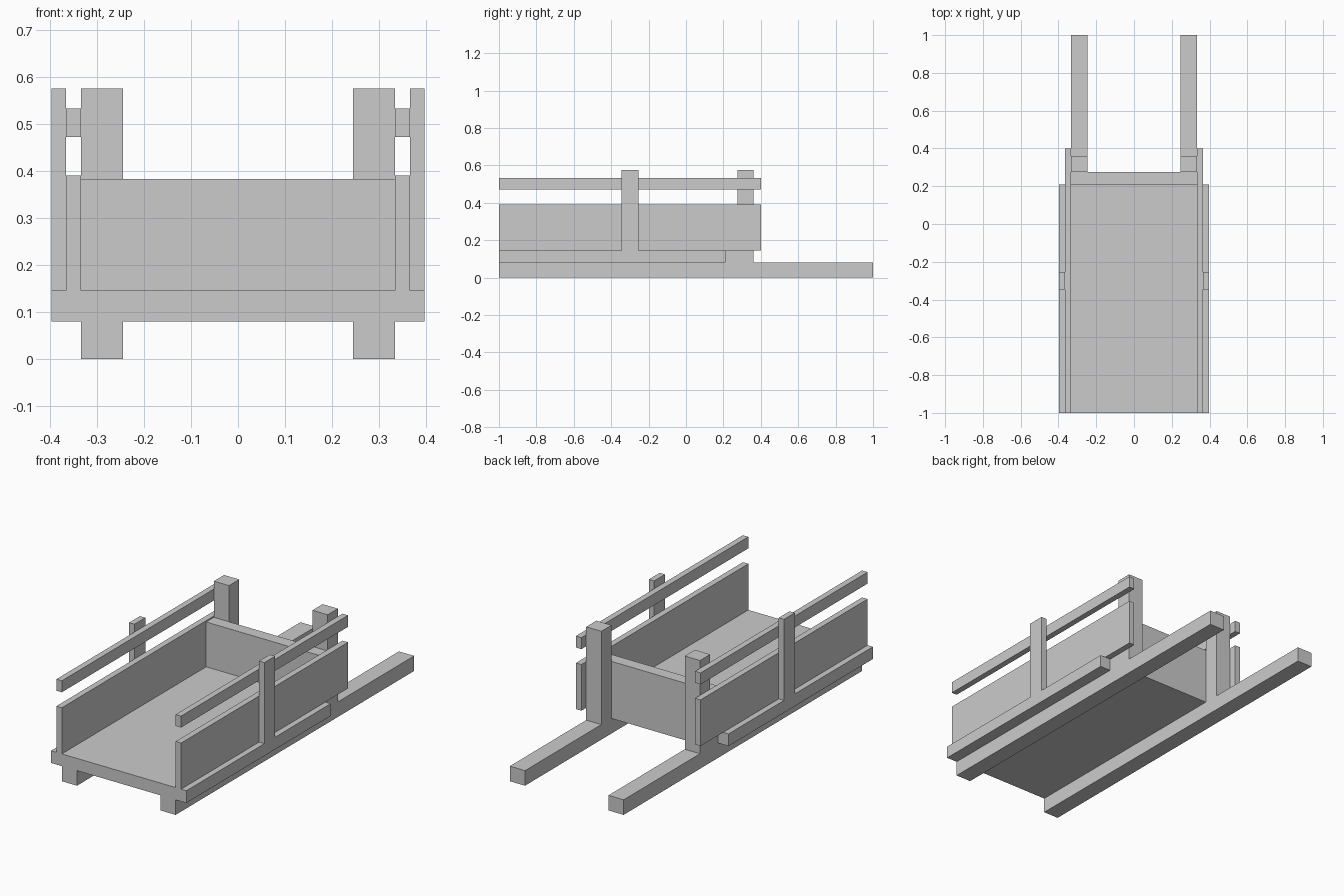
import bpy
import bmesh

if "Cube" in bpy.data.objects:
    bpy.data.objects.remove(bpy.data.objects["Cube"])


def box(name, x, y, z):
    """Axis-aligned box from (min, max) ranges."""
    bm = bmesh.new()
    bmesh.ops.create_cube(bm, size=1)
    for v in bm.verts:
        v.co = [r[0] if c < 0 else r[1] for c, r in zip(v.co, (x, y, z))]
    mesh = bpy.data.meshes.new(name)
    bm.to_mesh(mesh)
    bm.free()
    obj = bpy.data.objects.new(name, mesh)
    bpy.context.collection.objects.link(obj)
    return obj


def pair(name, x, y, z):
    """Matching boxes on the right and left sides."""
    box(name + "_right", x, y, z)
    box(name + "_left", (-x[1], -x[0]), y, z)


# Long ground beams and the deck resting on them
pair("ground_beam", (0.245, 0.334), (-1, 1), (0, 0.08))
box("deck", (-0.397, 0.397), (-1, 0.21), (0.08, 0.145))

# Back board held by two thick posts
box("back_board", (-0.334, 0.334), (0.21, 0.275), (0.08, 0.383))
pair("back_post", (0.245, 0.334), (0.275, 0.36), (0.08, 0.575))

# Side walls, handrails and the outer posts carrying them
pair("side_wall", (0.334, 0.366), (-1, 0.4), (0.145, 0.39))
pair("handrail", (0.334, 0.366), (-1, 0.4), (0.472, 0.533))
pair("side_post", (0.366, 0.397), (-0.346, -0.255), (0.145, 0.575))
